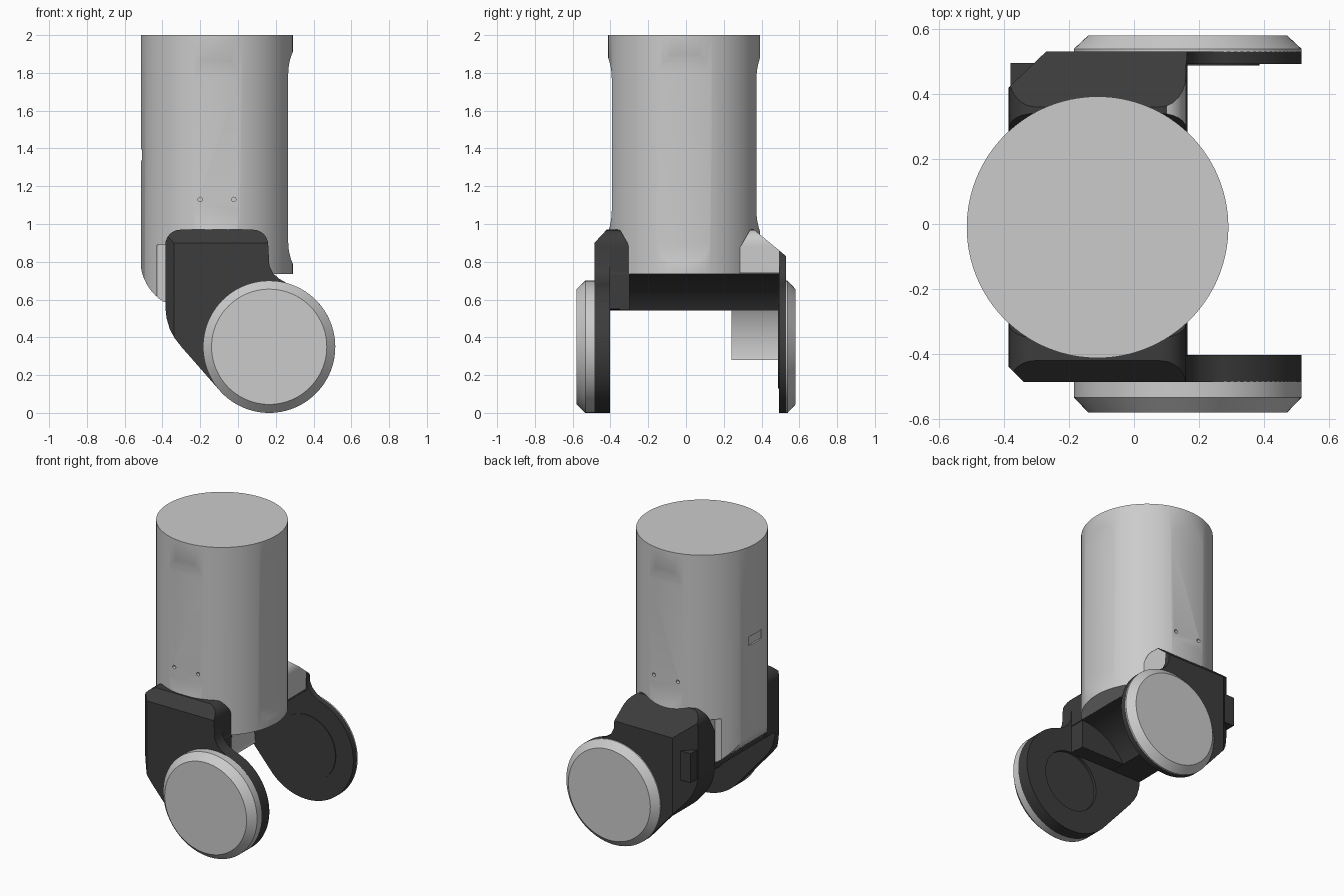
import bpy, bmesh, math
from mathutils import Vector

if "Cube" in bpy.data.objects:
    bpy.data.objects.remove(bpy.data.objects["Cube"])

CX, CY, R = -0.112, -0.01, 0.402      # main cylinder axis and radius
AX, AZ = 0.165, 0.35                  # disc pivot axis

dark = bpy.data.materials.new("dark_plastic")
dark.diffuse_color = (0.045, 0.045, 0.045, 1)
dark.use_nodes = True
dark.node_tree.nodes["Principled BSDF"].inputs["Base Color"].default_value = dark.diffuse_color


def to_object(bm, name, mat=None):
    bmesh.ops.recalc_face_normals(bm, faces=bm.faces)
    me = bpy.data.meshes.new(name)
    bm.to_mesh(me)
    bm.free()
    ob = bpy.data.objects.new(name, me)
    bpy.context.collection.objects.link(ob)
    if mat:
        me.materials.append(mat)
    return ob


def slab(pts, a, b, axis="y", cuts=()):
    """Extrude an outline (h, z) along y or x, then slice corners off with planes."""
    bm = bmesh.new()
    place = (lambda h, z: (h, a, z)) if axis == "y" else (lambda h, z: (a, h, z))
    f = bm.faces.new([bm.verts.new(place(*p)) for p in pts])
    ext = bmesh.ops.extrude_face_region(bm, geom=[f])
    vec = Vector((0, b - a, 0)) if axis == "y" else Vector((b - a, 0, 0))
    bmesh.ops.translate(bm, vec=vec, verts=[v for v in ext["geom"] if isinstance(v, bmesh.types.BMVert)])
    for co, no in cuts:
        res = bmesh.ops.bisect_plane(bm, geom=bm.verts[:] + bm.edges[:] + bm.faces[:],
                                     plane_co=co, plane_no=no, clear_outer=True)
        edges = [e for e in res["geom_cut"] if isinstance(e, bmesh.types.BMEdge)]
        bmesh.ops.edgeloop_fill(bm, edges=edges)
    return bm


def lathe(rings, axis="y", c=(AX, AZ), n=96):
    """Closed solid from (position, radius) rings along y or z."""
    bm = bmesh.new()
    loops = []
    for t, r in rings:
        ring = []
        for i in range(n):
            u, w = c[0] + r * math.cos(math.tau * i / n), c[1] + r * math.sin(math.tau * i / n)
            ring.append(bm.verts.new((u, t, w) if axis == "y" else (u, w, t)))
        loops.append(ring)
    for p, q in zip(loops, loops[1:]):
        for i in range(n):
            bm.faces.new((p[i], p[(i + 1) % n], q[(i + 1) % n], q[i]))
    bm.faces.new(loops[0])
    bm.faces.new(loops[-1])
    return bm


def carve(ob, bm):
    cutter = to_object(bm, "cutter")
    cutter.hide_render = True
    mod = ob.modifiers.new("carve", "BOOLEAN")
    mod.operation, mod.solver, mod.object = "DIFFERENCE", "EXACT", cutter
    bpy.context.view_layer.objects.active = ob
    bpy.ops.object.modifier_apply(modifier=mod.name)
    bpy.data.objects.remove(cutter)


def smooth(ob, deg=28):
    bpy.ops.object.select_all(action="DESELECT")
    ob.select_set(True)
    bpy.context.view_layer.objects.active = ob
    bpy.ops.object.shade_smooth_by_angle(angle=math.radians(deg))


def arc(cx, cz, r, a0, a1, n):
    return [(cx + r * math.cos(math.radians(a0 + (a1 - a0) * i / n)),
             cz + r * math.sin(math.radians(a0 + (a1 - a0) * i / n))) for i in range(n + 1)]


def rect(x0, x1, z0, z1):
    return [(x0, z0), (x1, z0), (x1, z1), (x0, z1)]


# Main cylinder with shaped underside
body = to_object(lathe([(0.4, R), (2.0, R)], "z", (CX, CY), 128), "main_cylinder")
under = ([(-0.6, 0.3), (0.5, 0.3), (0.5, 0.735)] + arc(AX, AZ, 0.385, 90, 149.6, 14)
         + arc(-0.255, 0.81, 0.262, 238, 180, 10) + [(-0.6, 0.81)])
carve(body, slab(under, -0.6, 0.6))


# Flat grip recesses with curved ends
def grip(z0, z1, surf, depth, s):
    k = 0.11
    steps = [(0.0, 0.0), (0.25, 0.45), (0.5, 0.75), (0.75, 0.93), (1.0, 1.0)]
    lo = [(surf - s * depth * d, z0 + k * t) for t, d in steps]
    hi = [(surf - s * depth * d, z1 - k * t) for t, d in reversed(steps)]
    return [(surf + s * 0.1, z0)] + lo + hi + [(surf + s * 0.1, z1)]


carve(body, slab(grip(0.79, 1.91, CX + R, 0.024, 1), -0.2, 0.18))
for s in (-1, 1):
    carve(body, slab(grip(0.96, 1.88, CY + s * R, 0.019, s), -0.3, 0.08, "x"))
    # Screw holes
    for x in (-0.2, -0.022):
        y = CY + s * R
        carve(body, lathe([(y - s * 0.04, 0.012), (y + s * 0.05, 0.012)], "y", (x, 1.13), 16))
    # Slots beside the shoulders
    carve(body, slab(rect(-0.43, -0.38, 0.4, 0.89), s * 0.235, s * 0.45))
# Latch notch on the left side
carve(body, slab(rect(-0.53, -0.503, 1.335, 1.395), -0.08, 0.06))
smooth(body)

# Arm outline: shoulder block flowing into a round disc
outline = (arc(0.08, 0.89, 0.08, 0, 90, 6) + arc(-0.305, 0.89, 0.08, 90, 180, 6)
           + [(-0.385, 0.56), (-0.378, 0.50), (-0.36, 0.44), (-0.335, 0.395), (-0.30, 0.35)]
           + arc(AX, AZ, 0.35, 223, 435, 60)
           + [(0.215, 0.712), (0.185, 0.74), (0.166, 0.78)])

# Front arm
front_arm = to_object(slab(outline, -0.485, -0.30, cuts=[
    ((0, -0.42, 0.97), (0, -0.07, 0.065)),
    ((-0.385, -0.44, 0), (-1, -1, 0)),
    ((0, -0.35, 0.97), (0, 0.07, 0.04))]), "front_arm", dark)
carve(front_arm, slab([(-0.6, -0.1), (0.7, -0.1), (0.7, 1.1), (0.1605, 1.1), (0.1605, 0.545), (-0.6, 0.545)],
                      -0.402, -0.1))
carve(front_arm, lathe([(-0.42, 0.2), (-0.35, 0.2)]))
smooth(front_arm)

# Back arm with thick outer wall and grey lining
back_arm = to_object(slab(outline, 0.24, 0.53, cuts=[
    ((0, 0.36, 0.97), (0, 0.14, 0.17)),
    ((-0.385, 0.42, 0), (-0.11, 0.115, 0)),
    ((0, 0.34, 0.97), (0, -0.07, 0.04))]), "back_arm", dark)
carve(back_arm, slab([(-0.6, -0.1), (0.7, -0.1), (0.7, 1.1), (0.1605, 1.1), (0.1605, 0.735)]
                     + arc(AX, AZ, 0.385, 91, 190, 24) + [(-0.213, 0.28), (-0.6, 0.28)], 0.1, 0.492))
back_arm.data.materials.append(None)
for p in back_arm.data.polygons:
    z = p.center.z
    if p.center.y < 0.485 and p.normal.x > 0.2 and (z < 0.56 or z > 0.735):
        p.material_index = 1
smooth(back_arm)
smooth(to_object(lathe([(0.487, 0.22), (0.5, 0.22)]), "back_arm_pad", dark))

# Bridge joining the arms under the cylinder
bridge = arc(AX, AZ, 0.383, 90, 149.7, 14) + [(-0.38, 0.543), (-0.38, 0.74), (0.16, 0.745)]
smooth(to_object(slab(bridge, -0.405, 0.495), "arm_bridge", dark))

# Bevelled side discs
smooth(to_object(lathe([(-0.484, 0.35), (-0.533, 0.35), (-0.58, 0.305)]), "front_disc"))
smooth(to_object(lathe([(0.529, 0.35), (0.538, 0.35), (0.58, 0.305)]), "back_disc"))
